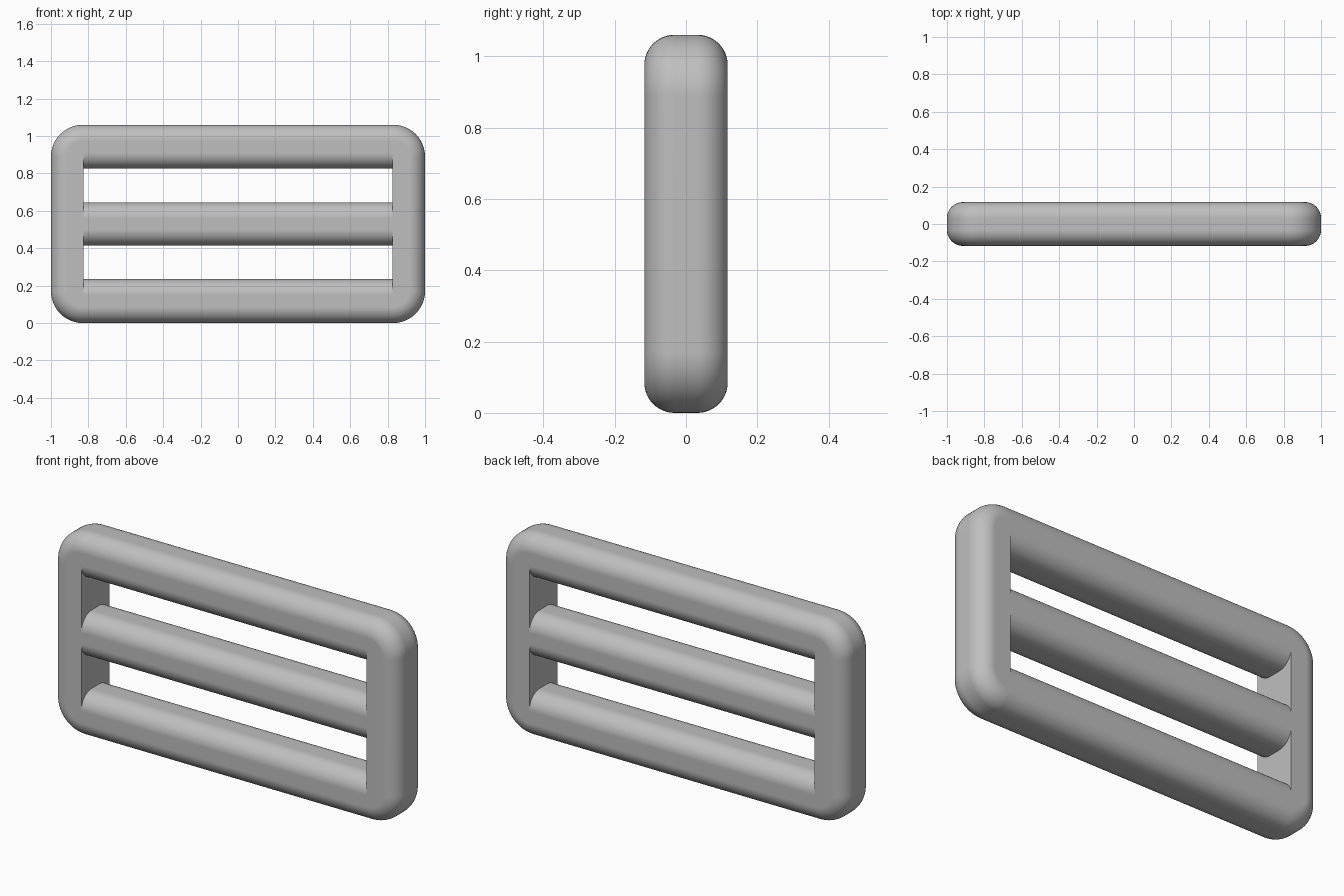
import bpy, bmesh
from math import sin, cos, pi

old = bpy.data.objects.get("Cube")
if old:
    bpy.data.objects.remove(old, do_unlink=True)

HALF_W, HEIGHT, HALF_D = 1.0, 1.06, 0.117
CORNER, FILLET = 0.17, 0.085
WINDOW_X = 0.825
STEPS = 12

grey = bpy.data.materials.new("satin grey")
grey.use_nodes = True
colour = (0.52, 0.52, 0.52, 1)
grey.diffuse_color = colour
grey.node_tree.nodes["Principled BSDF"].inputs["Base Color"].default_value = colour


def loft(name, rings):
    """Skin a stack of matching closed rings and cap both ends."""
    bm = bmesh.new()
    loops = [[bm.verts.new(p) for p in ring] for ring in rings]
    for a, b in zip(loops, loops[1:]):
        for i in range(len(a)):
            j = (i + 1) % len(a)
            bm.faces.new((a[i], a[j], b[j], b[i]))
    bm.faces.new(loops[0])
    bm.faces.new(loops[-1])
    bmesh.ops.recalc_face_normals(bm, faces=bm.faces)
    mesh = bpy.data.meshes.new(name)
    bm.to_mesh(mesh)
    bm.free()
    obj = bpy.data.objects.new(name, mesh)
    bpy.context.collection.objects.link(obj)
    mesh.materials.append(grey)
    return obj


def rounded_outline(inset, y):
    """Rounded rectangle in the xz plane, shrunk by inset."""
    r = CORNER - inset
    cx, cz = HALF_W - CORNER, HEIGHT / 2 - CORNER
    points = []
    for k, (sx, sz) in enumerate(((1, 1), (-1, 1), (-1, -1), (1, -1))):
        for i in range(STEPS + 1):
            a = (k + i / STEPS) * pi / 2
            points.append((sx * cx + r * cos(a), y, HEIGHT / 2 + sz * cz + r * sin(a)))
    return points


# Frame: rounded slab with filleted front and back rims
rim = [(FILLET * (1 - cos(i / STEPS * pi / 2)),
        HALF_D - FILLET + FILLET * sin(i / STEPS * pi / 2)) for i in range(STEPS + 1)]
frame = loft("buckle_frame",
             [rounded_outline(inset, -y) for inset, y in reversed(rim)]
             + [rounded_outline(inset, y) for inset, y in rim])


def window_profile(z_low, z_high):
    """Slot outline in the yz plane that leaves rounded bars above and below."""
    flare = [(y, z_low - inset) for inset, y in rim] + [(0.2, z_low - FILLET)]
    lower = [(-y, z) for y, z in reversed(flare)] + flare
    upper = [(y, z_low + z_high - z) for y, z in reversed(lower)]
    return lower + upper


# Strap slots: flat ended windows between the three bars
for z_low, z_high in ((0.235, 0.415), (0.645, 0.825)):
    profile = window_profile(z_low, z_high)
    cutter = loft("slot_cutter", [[(x, y, z) for y, z in profile]
                                  for x in (-WINDOW_X, WINDOW_X)])
    cutter.hide_render = True
    cut = frame.modifiers.new("strap_slot", "BOOLEAN")
    cut.operation = "DIFFERENCE"
    cut.solver = "EXACT"
    cut.object = cutter
    bpy.context.view_layer.objects.active = frame
    bpy.ops.object.modifier_apply(modifier=cut.name)
    bpy.data.objects.remove(cutter, do_unlink=True)

# Smooth fillets, crisp slot ends
bpy.ops.object.select_all(action="DESELECT")
frame.select_set(True)
bpy.context.view_layer.objects.active = frame
bpy.ops.object.shade_smooth_by_angle(angle=pi / 6)
weighted = frame.modifiers.new("clean_normals", "WEIGHTED_NORMAL")
weighted.keep_sharp = True
